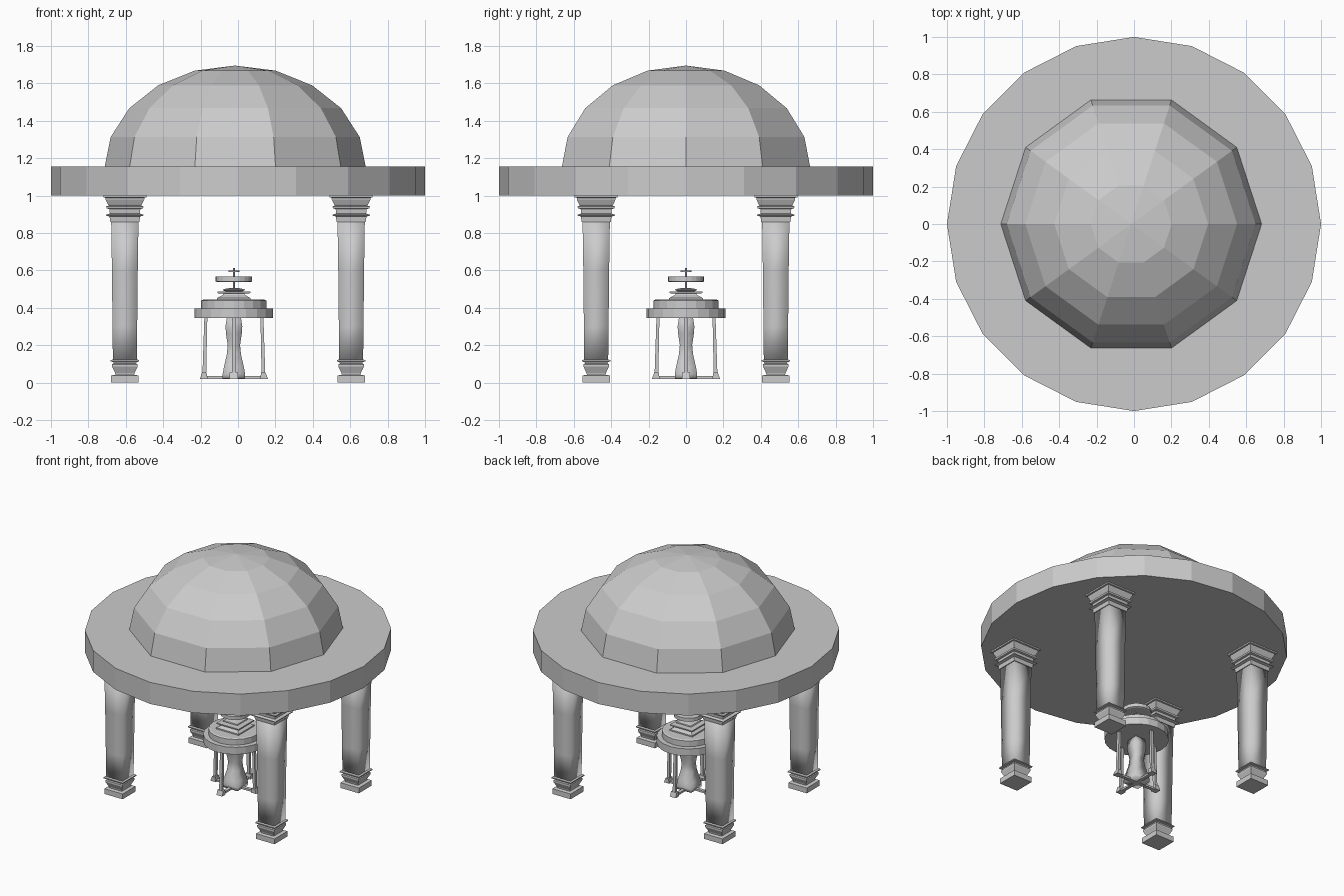
import bpy, bmesh
from math import sin, cos, pi, radians
from mathutils import Vector

if "Cube" in bpy.data.objects:
    bpy.data.objects.remove(bpy.data.objects["Cube"])


def finish(name, bm, smooth=False):
    bmesh.ops.recalc_face_normals(bm, faces=bm.faces)
    mesh = bpy.data.meshes.new(name)
    bm.to_mesh(mesh)
    bm.free()
    for p in mesh.polygons:
        p.use_smooth = smooth
    obj = bpy.data.objects.new(name, mesh)
    bpy.context.collection.objects.link(obj)
    return obj


def turned(name, profile, sides, at=(0, 0), smooth=False):
    """Stack rings of (radius, z); four sides make an axis-aligned square of that half width."""
    bm = bmesh.new()
    grow, turn = (2 ** 0.5, pi / 4) if sides == 4 else (1, 0)
    rings = []
    for r, z in profile:
        rings.append([bm.verts.new((at[0] + r * grow * cos(turn + 2 * pi * i / sides),
                                    at[1] + r * grow * sin(turn + 2 * pi * i / sides), z))
                      for i in range(sides)])
    for a, b in zip(rings, rings[1:]):
        for i in range(sides):
            j = (i + 1) % sides
            bm.faces.new((a[i], a[j], b[j], b[i]))
    bm.faces.new(rings[0])
    bm.faces.new(rings[-1])
    return finish(name, bm, smooth)


def extruded(name, outline, width, angle, at):
    """Plate drawn in (distance from axis, z), thickened and turned about the axis."""
    bm = bmesh.new()
    d, s = Vector((cos(angle), sin(angle), 0)), Vector((-sin(angle), cos(angle), 0))
    base = Vector((at[0], at[1], 0))
    a, b = [[bm.verts.new(base + d * r + s * side * width / 2 + Vector((0, 0, z)))
             for r, z in outline] for side in (-1, 1)]
    n = len(outline)
    bm.faces.new(a)
    bm.faces.new(b)
    for i in range(n):
        j = (i + 1) % n
        bm.faces.new((a[i], a[j], b[j], b[i]))
    return finish(name, bm)


# Roof slab and faceted, slightly flattened dome
turned("roof_slab", [(1, 1.0), (1, 1.155)], 20)
dome_rings = [(0.7 * cos(radians(a)), 1.142 + 0.553 * sin(radians(a))) for a in (0, 18, 36, 54, 72)]
turned("dome", dome_rings + [(0.001, 1.695)], 10, (-0.015, 0))

# Four square columns with moulded bases and capitals
base = [(0.073, 0), (0.073, 0.038), (0.05, 0.042), (0.052, 0.052), (0.068, 0.085),
        (0.068, 0.098), (0.06, 0.102), (0.062, 0.11), (0.077, 0.113), (0.077, 0.12), (0.063, 0.124)]
shaft = [(0.064, 0.12), (0.066, 0.3), (0.069, 0.6), (0.073, 0.865)]
capital = [(0.078, 0.86), (0.082, 0.888), (0.1, 0.893), (0.1, 0.898), (0.08, 0.904), (0.083, 0.928),
           (0.097, 0.931), (0.1, 0.942), (0.087, 0.946), (0.092, 0.955), (0.104, 0.98),
           (0.104, 0.988), (0.115, 0.99), (0.115, 1.0)]
for x in (-0.605, 0.605):
    for y in (-0.48, 0.48):
        turned("column_base", base, 4, (x, y))
        turned("column_shaft", shaft, 4, (x, y), True)
        turned("column_capital", capital, 4, (x, y))

# Centrepiece: round table top in two tiers
c = (-0.022, 0)
turned("table_top", [(0.21, 0.345), (0.21, 0.397)], 20, c)
turned("table_upper_tier", [(0.175, 0.397), (0.175, 0.438), (0.165, 0.443)], 20, c)

# Waisted square pedestal below the top
turned("pedestal", [(0.06, 0.022), (0.06, 0.045), (0.054, 0.08), (0.038, 0.15), (0.033, 0.2),
                    (0.042, 0.26), (0.045, 0.3), (0.038, 0.345)], 4, c, True)

# Slim legs with feet, tied to the pedestal by low rails
for k in range(4):
    a = k * pi / 2
    extruded("table_leg", [(0.148, 0.045), (0.168, 0.045), (0.158, 0.345), (0.142, 0.345)], 0.022, a, c)
    extruded("table_foot", [(0.14, 0.02), (0.182, 0.02), (0.17, 0.053), (0.146, 0.053)], 0.045, a, c)
    extruded("foot_rail", [(0.0, 0.02), (0.16, 0.02), (0.16, 0.034), (0.0, 0.034)], 0.024, a, c)

# Stepped square plinth, dish and finial on the table
turned("top_plinth", [(0.09, 0.44), (0.09, 0.452), (0.06, 0.468), (0.055, 0.476), (0.088, 0.478),
                      (0.088, 0.486), (0.045, 0.488), (0.06, 0.495), (0.055, 0.5), (0.02, 0.506)], 4, c)
turned("dish", [(0.088, 0.537), (0.097, 0.541), (0.097, 0.566), (0.088, 0.568)], 20, c)
turned("finial_rod", [(0.006, 0.5), (0.006, 0.612)], 8, c)
turned("finial_plate", [(0.03, 0.592), (0.03, 0.599)], 12, c)
